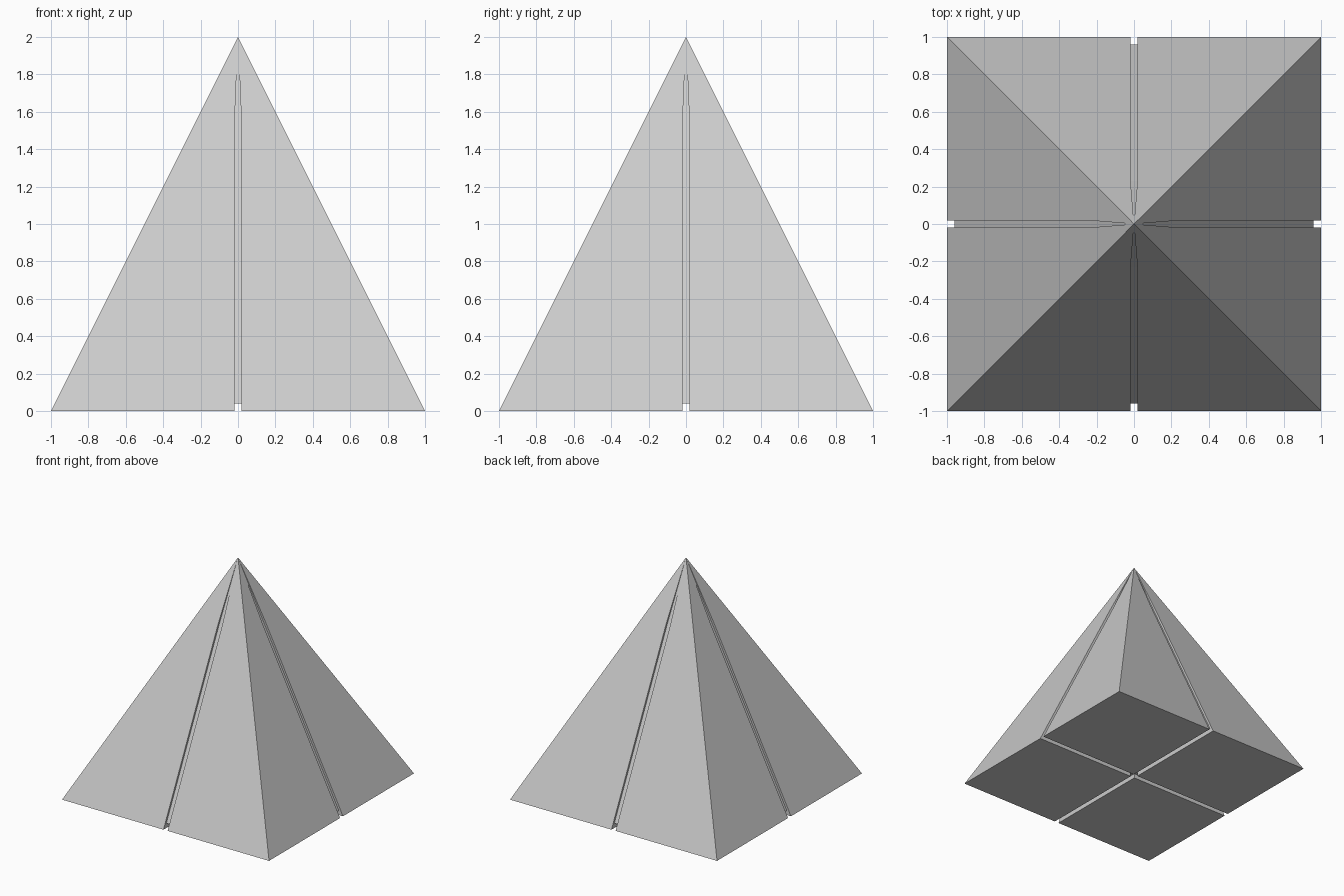
import bpy, bmesh
from math import pi
from mathutils import Matrix, Vector

if "Cube" in bpy.data.objects:
    bpy.data.objects.remove(bpy.data.objects["Cube"])

W, D = 0.02, 0.04          # groove half width, groove depth at the base
apex = (0, 0, 2)
corner = (1, -1, 0)
lip0, lip1 = (W, -1, 0), (W, -0.25, 1.5)                   # groove edge on the face
bed0, bed1 = (W, -1 + D, D), (W, -0.23, 1.5)               # groove floor edge
mid0, mid1 = (0, -1 + D, D), (0, -0.23, 1.5)               # groove floor centre line

# one eighth of the pyramid: front face, right of the centre line
eighth = [
    (corner, apex, lip1, lip0),                            # sloping panel
    (lip0, lip1, bed1, bed0), (lip1, apex, bed1),          # groove wall
    (bed0, bed1, mid1, mid0), (bed1, apex, mid1),          # groove floor
    (corner, lip0, (W, -W, 0)),                            # base panel
    (lip0, bed0, (W, -W, D), (W, -W, 0)),                  # base groove wall
    (mid0, bed0, (W, -W, D), (0, 0, D)),                   # base groove floor
]

# mirror it and repeat it on the four sides
bm = bmesh.new()
for side in range(4):
    turn = Matrix.Rotation(side * pi / 2, 4, 'Z')
    for sx in (1, -1):
        m = turn @ Matrix.Diagonal((sx, 1, 1, 1))
        for face in eighth:
            bm.faces.new([bm.verts.new(m @ Vector(p)) for p in face])
bmesh.ops.remove_doubles(bm, verts=bm.verts[:], dist=1e-4)
bmesh.ops.dissolve_limit(bm, angle_limit=0.002, verts=bm.verts[:], edges=bm.edges[:])
bmesh.ops.recalc_face_normals(bm, faces=bm.faces[:])

mesh = bpy.data.meshes.new("grooved_pyramid")
bm.to_mesh(mesh)
bm.free()
bpy.context.collection.objects.link(bpy.data.objects.new("grooved_pyramid", mesh))
